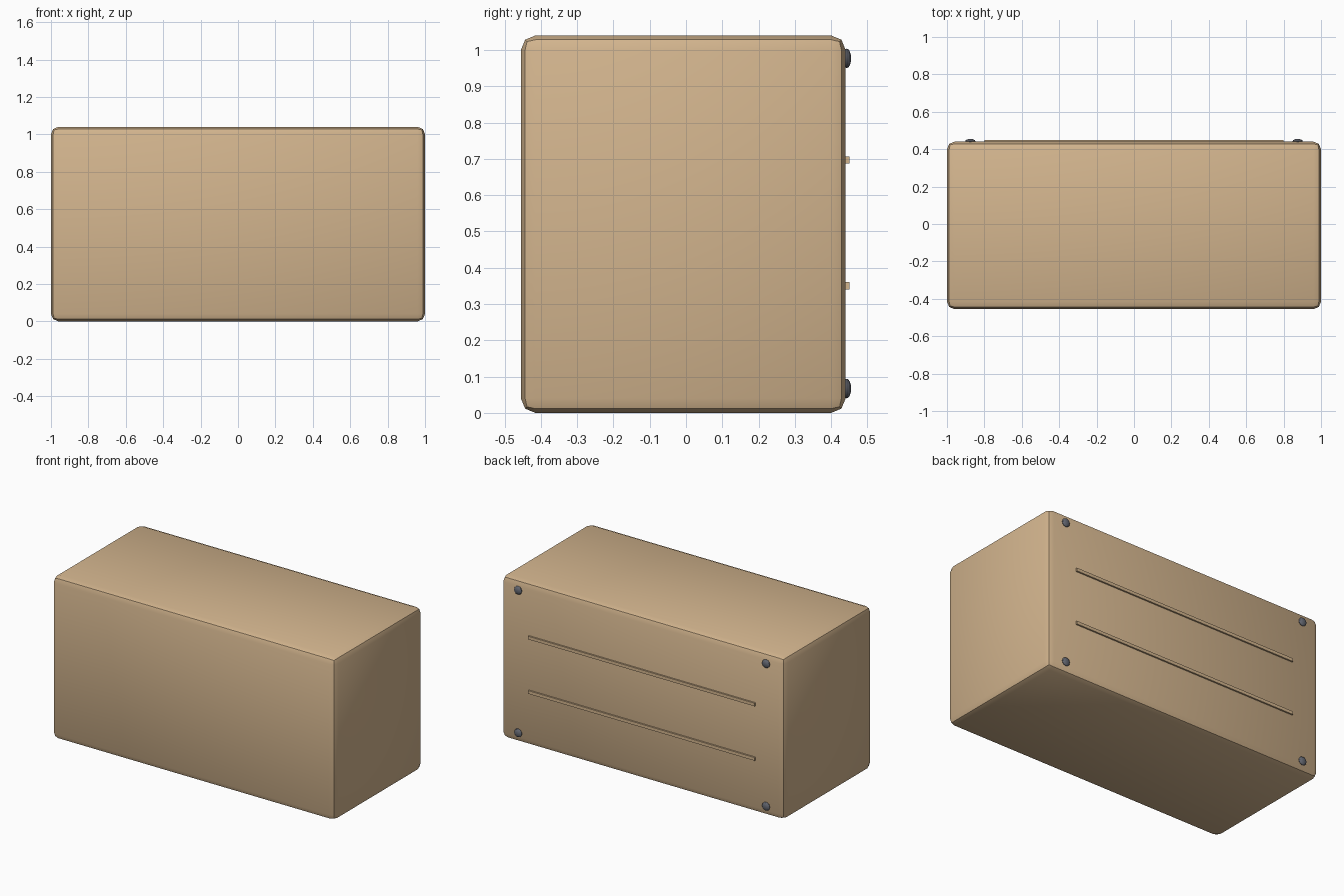
import bpy
import math

if "Cube" in bpy.data.objects:
    bpy.data.objects.remove(bpy.data.objects["Cube"])


def material(name, color):
    m = bpy.data.materials.new(name)
    m.diffuse_color = (*color, 1)
    m.use_nodes = True
    m.node_tree.nodes["Principled BSDF"].inputs["Base Color"].default_value = m.diffuse_color
    return m


tan = material("tan_board", (0.65, 0.46, 0.27))
steel = material("steel", (0.13, 0.14, 0.17))


def finish(name, mat):
    ob = bpy.context.object
    ob.name = name
    ob.data.materials.append(mat)
    bpy.ops.object.shade_smooth_by_angle(angle=math.radians(30))
    return ob


def box(name, center, size, mat, bevel=0):
    bpy.ops.mesh.primitive_cube_add(size=1, location=center)
    ob = bpy.context.object
    ob.scale = size
    bpy.ops.object.transform_apply(location=False, rotation=False, scale=True)
    if bevel:
        mod = ob.modifiers.new("rounded_edges", 'BEVEL')
        mod.width = bevel
        mod.segments = 2
        bpy.ops.object.modifier_apply(modifier=mod.name)
    return finish(name, mat)


# Main body with rounded edges
box("body", (0, -0.0075, 0.52), (2, 0.895, 1.04), tan, 0.04)

# Two thin ribs across the back
for i, z in enumerate((0.35, 0.697)):
    box(f"back_rib_{i + 1}", (0, 0.44, z), (1.6, 0.02, 0.02), tan)

# Domed fasteners in the back corners
for x in (-0.875, 0.875):
    for z in (0.067, 0.977):
        bpy.ops.mesh.primitive_uv_sphere_add(
            segments=12, ring_count=8, radius=1, location=(x, 0.443, z),
            rotation=(math.pi / 2, 0, 0))
        bpy.context.object.scale = (0.027, 0.027, 0.012)
        bpy.ops.object.transform_apply(location=False, rotation=True, scale=True)
        side = "left" if x < 0 else "right"
        level = "lower" if z < 0.5 else "upper"
        finish(f"fastener_{side}_{level}", steel)
